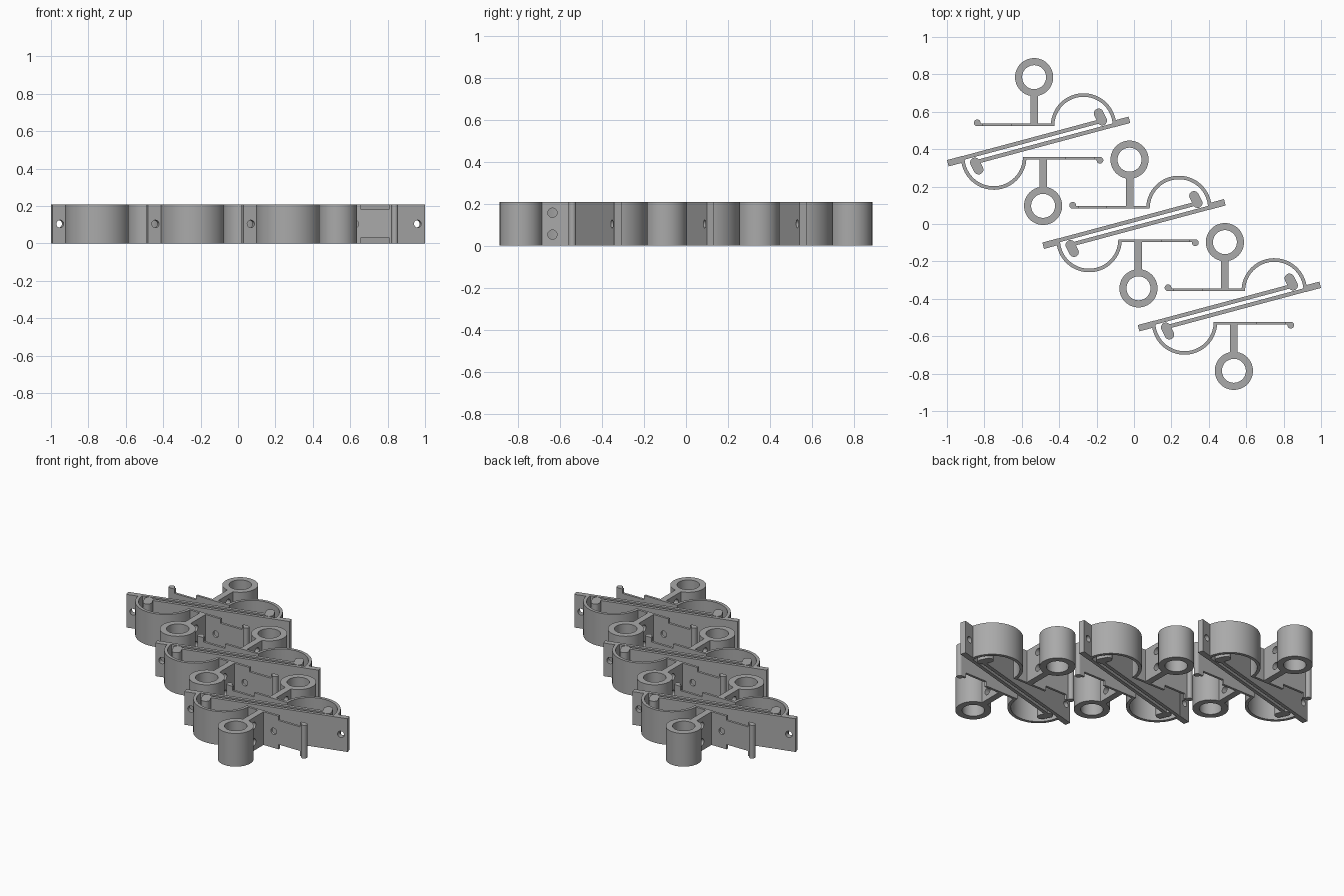
import bpy, bmesh, math
from mathutils import Matrix, Vector

cube = bpy.data.objects.get("Cube")
if cube:
    bpy.data.objects.remove(cube)

H = 0.208                      # common height of every part
TILT = math.radians(15)        # slope of the long diagonal bars
scene = bpy.context.scene

grey = bpy.data.materials.new("plain_grey")
grey.use_nodes = True
grey.diffuse_color = (0.4, 0.4, 0.4, 1)
grey.node_tree.nodes["Principled BSDF"].inputs["Base Color"].default_value = (0.4, 0.4, 0.4, 1)


def make_object(name, bm):
    bmesh.ops.recalc_face_normals(bm, faces=bm.faces)
    mesh = bpy.data.meshes.new(name)
    bm.to_mesh(mesh)
    bm.free()
    mesh.materials.append(grey)
    ob = bpy.data.objects.new(name, mesh)
    scene.collection.objects.link(ob)
    return ob


def extrude(name, points):
    """Flat outline raised to the full height."""
    bm = bmesh.new()
    face = bm.faces.new([bm.verts.new((x, y, 0)) for x, y in points])
    top = bmesh.ops.extrude_face_region(bm, geom=[face])["geom"]
    bmesh.ops.translate(bm, vec=(0, 0, H), verts=[v for v in top if isinstance(v, bmesh.types.BMVert)])
    return make_object(name, bm)


def circle(cx, cy, r, start, end, n):
    steps = [math.radians(start + (end - start) * i / n) for i in range(n + 1)]
    return [(cx + r * math.cos(a), cy + r * math.sin(a)) for a in steps]


def rect(x0, x1, y0, y1):
    return [(x0, y0), (x1, y0), (x1, y1), (x0, y1)]


def tilted(points):
    c, s = math.cos(TILT), math.sin(TILT)
    return [(x * c - y * s, x * s + y * c) for x, y in points]


def capsule(a, b, r):
    ang = math.degrees(math.atan2(b[1] - a[1], b[0] - a[0]))
    return circle(*b, r, ang - 90, ang + 90, 14) + circle(*a, r, ang + 90, ang + 270, 14)


def rod(centre, direction, r):
    """Round cutter along a direction."""
    bm = bmesh.new()
    turn = Vector(direction).to_track_quat('Z', 'Y').to_matrix().to_4x4()
    bmesh.ops.create_cone(bm, cap_ends=True, segments=28, radius1=r, radius2=r, depth=0.15,
                          matrix=Matrix.Translation(centre) @ turn)
    return make_object("cutter", bm)


def block(x0, x1, y0, y1, z0, z1):
    bm = bmesh.new()
    size = Matrix.Diagonal((x1 - x0, y1 - y0, z1 - z0, 1))
    bmesh.ops.create_cube(bm, size=1, matrix=Matrix.Translation(((x0 + x1) / 2, (y0 + y1) / 2, (z0 + z1) / 2)) @ size)
    return make_object("cutter", bm)


def cut(ob, cutters):
    for c in cutters:
        mod = ob.modifiers.new("cut", 'BOOLEAN')
        mod.operation, mod.solver, mod.object = 'DIFFERENCE', 'EXACT', c
    graph = bpy.context.evaluated_depsgraph_get()
    result = bpy.data.meshes.new_from_object(ob.evaluated_get(graph))
    ob.modifiers.clear()
    ob.data = result
    for c in cutters:
        bpy.data.objects.remove(c)
    return ob


# Eyelet ring: revolved as a square tube section
bm = bmesh.new()
section = [bm.verts.new((r, 0, z)) for r, z in rect(0.064, 0.102, 0, H)]
loop = [bm.edges.new((section[i], section[i - 1])) for i in range(4)]
bmesh.ops.spin(bm, geom=section + loop, cent=(0, 0, 0), axis=(0, 0, 1), angle=math.tau, steps=56)
bmesh.ops.remove_doubles(bm, verts=bm.verts, dist=0.0005)
bmesh.ops.translate(bm, verts=bm.verts, vec=(-0.024, 0.344, 0))
ring = make_object("eyelet_ring", bm)

# Stem with two cross holes
stem = cut(extrude("ring_stem", rect(-0.044, -0.004, 0.09, 0.252)),
           [rod((-0.024, 0.195, z), (1, 0, 0), 0.022) for z in (0.053, 0.157)])

# Thin arm: one hole, and a narrowed stretch near the tip
arm = cut(extrude("latch_arm", rect(-0.328, 0.08, 0.082, 0.097)),
          [rod((-0.115, 0.09, H / 2), (0, 1, 0), 0.02),
           block(-0.297, -0.147, 0.05, 0.13, -0.05, 0.03),
           block(-0.297, -0.147, 0.05, 0.13, H - 0.027, 0.3)])
tip = extrude("arm_tip", circle(-0.328, 0.1, 0.018, 0, 348, 29))

# Half-round spring joining the arm to the bar
spring = extrude("spring_arc", circle(0.24, 0.083, 0.175, 180, 3, 44) + circle(0.24, 0.083, 0.156, 3, 180, 44))

# Diagonal bar with a drilled end tab and a catch
bar = extrude("diagonal_bar", tilted(rect(-0.372, 0.42, -0.03, -0.009)))
hole_x, hole_y = tilted([(0.458, -0.013)])[0]
tab = cut(extrude("end_tab", tilted(rect(0.41, 0.499, -0.031, 0.004))),
          [rod((hole_x, hole_y, H / 2), (-math.sin(TILT), math.cos(TILT), 0), 0.02)])
catch = extrude("catch_hook", capsule((-0.34, -0.112), (-0.321, -0.15), 0.026))

# Two facing clips per pair, three pairs in a diagonal row
parts = [ring, stem, arm, tip, spring, bar, tab, catch]
for part in parts:
    part.data.shade_smooth()
    part.data.set_sharp_from_angle(angle=math.radians(30))
    base = part.name
    for i in (-1, 0, 1):
        for turn in (0, math.pi):
            ob = part.copy()
            ob.name = f"{base}_{i + 2}_{'back' if turn == 0 else 'front'}"
            ob.matrix_world = Matrix.Translation((0.51 * i, -0.441 * i, 0)) @ Matrix.Rotation(turn, 4, 'Z')
            scene.collection.objects.link(ob)
    bpy.data.objects.remove(part)
